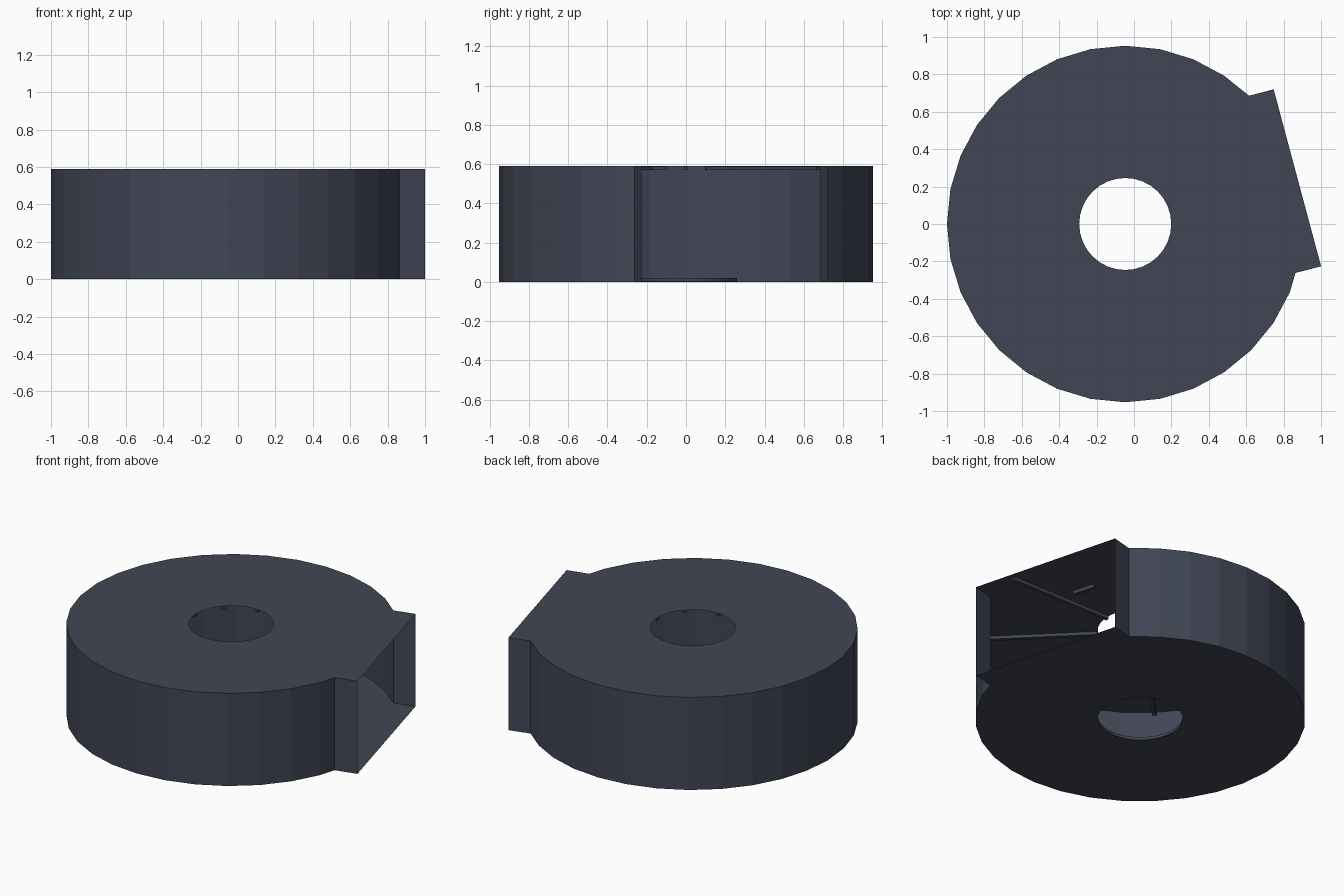
import bpy, bmesh, math
from mathutils import Vector, Matrix

if "Cube" in bpy.data.objects:
    bpy.data.objects.remove(bpy.data.objects["Cube"])

CX, R, H, HOLE = -0.047, 0.953, 0.59, 0.246
AIM, HALF = math.radians(15), 0.49      # mouth direction and half width

mat = bpy.data.materials.new("dark_slate")
mat.diffuse_color = (0.053, 0.061, 0.091, 1)
mat.use_nodes = True
mat.node_tree.nodes["Principled BSDF"].inputs["Base Color"].default_value = mat.diffuse_color


def finish(bm, name):
    me = bpy.data.meshes.new(name)
    bm.to_mesh(me)
    bm.free()
    me.materials.append(mat)
    ob = bpy.data.objects.new(name, me)
    ob.location.x = CX
    bpy.context.collection.objects.link(ob)
    return ob


def polar(r, a):
    return Vector((r * math.cos(a), r * math.sin(a), 0))


# outline: 32-sided drum interrupted by a straight-sided mouth
half_angle = math.asin(HALF / 0.951)
angles = [AIM + half_angle] + [math.tau * k / 32 for k in range(5, 31)]
outline = [polar(R, a) for a in angles] + [polar(0.947, AIM - half_angle)]
turn = Matrix.Rotation(AIM, 3, 'Z')
outline += [turn @ Vector((R, -HALF, 0)), turn @ Vector((R, HALF, 0))]
rim = [polar(HOLE, math.tau * k / 32) for k in range(32)]

# hollow shell: holed floor and ceiling plus walls, mouth left open
bm = bmesh.new()
rings = []
for z in (0, H):
    edges = []
    for loop in (outline, rim):
        vs = [bm.verts.new((p.x, p.y, z)) for p in loop]
        edges += [bm.edges.new((vs[i], vs[(i + 1) % len(vs)])) for i in range(len(vs))]
        if loop is outline:
            rings.append(vs)
    fill = bmesh.ops.triangle_fill(bm, edges=edges, use_beauty=True,
                                   normal=(0, 0, 1 if z else -1))
    faces = [g for g in fill["geom"] if isinstance(g, bmesh.types.BMFace)]
    bmesh.ops.dissolve_limit(bm, angle_limit=0.01, edges=list({e for f in faces for e in f.edges}),
                             verts=[])
low, high = rings
n = len(outline)
for i in range(n):
    if i != n - 2:
        j = (i + 1) % n
        bm.faces.new((low[i], low[j], high[j], high[i]))
bmesh.ops.recalc_face_normals(bm, faces=bm.faces)
finish(bm, "drum_shell")

# low lip around the floor hole
bm = bmesh.new()
lip = [[bm.verts.new((p.x * s, p.y * s, z)) for p in rim]
       for s, z in ((1, 0.001), (1, 0.02), (1.06, 0.02), (1.06, 0.001))]
for a, b in zip(lip, lip[1:]):
    for i in range(32):
        j = (i + 1) % 32
        bm.faces.new((a[i], b[i], b[j], a[j]))
bmesh.ops.recalc_face_normals(bm, faces=bm.faces)
finish(bm, "floor_lip")


def bars(name, angle_list, radius, size):
    bm = bmesh.new()
    for a in angle_list:
        m = (Matrix.Rotation(a, 4, 'Z') @ Matrix.Translation((radius, 0, 0.579))
             @ Matrix.Diagonal((*size, 1)))
        bmesh.ops.create_cube(bm, size=1, matrix=m)
    finish(bm, name)


# radial ribs under the ceiling, and two short cross bars
bars("ceiling_ribs", [math.tau * k / 8 for k in range(8)], (HOLE + 0.948) / 2 + 0.002,
     (0.948 - HOLE, 0.022, 0.02))
bars("cross_bars", [math.radians(16.5), math.radians(196.5)], 0.585, (0.022, 0.14, 0.02))
